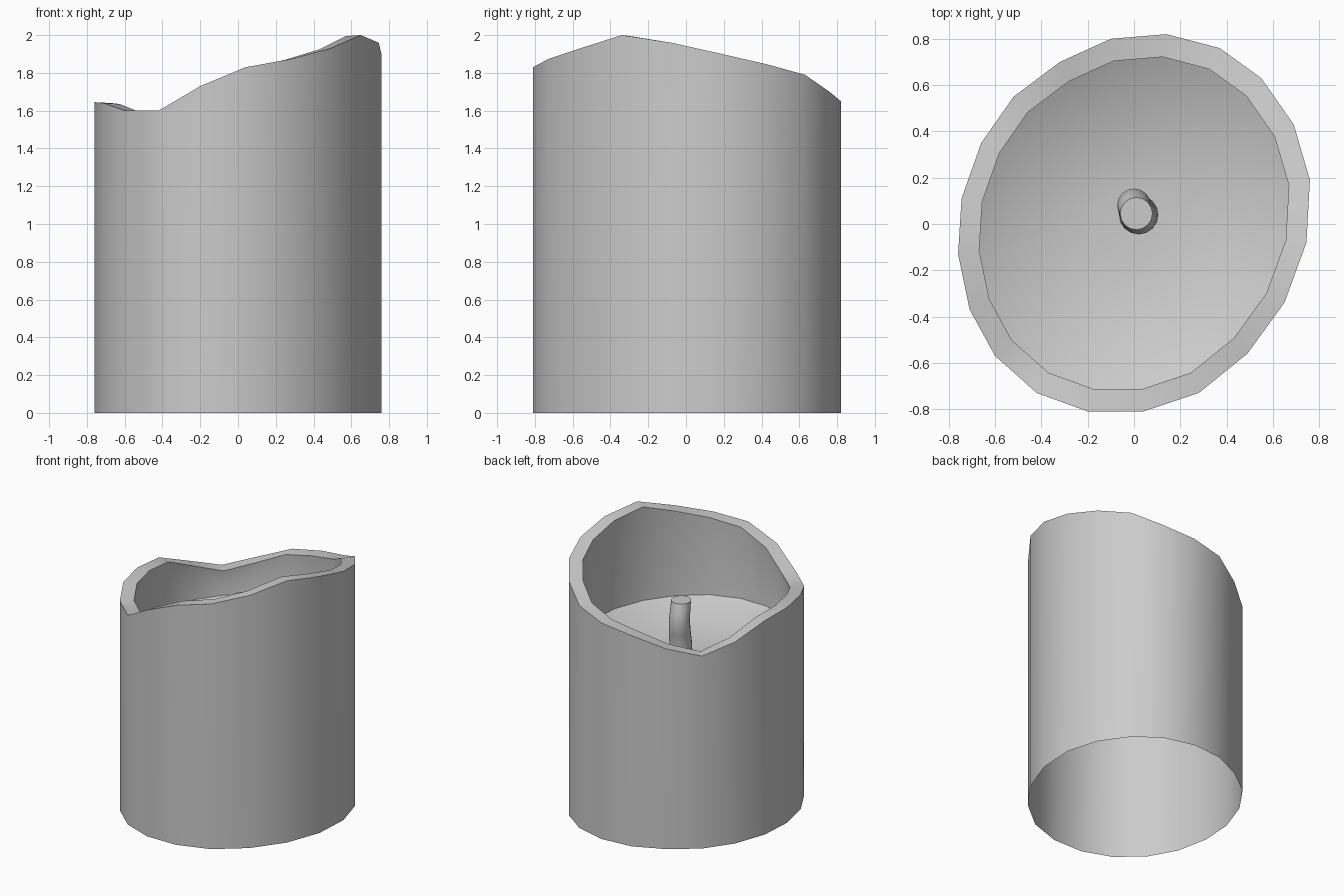
import bpy, bmesh, math

if "Cube" in bpy.data.objects:
    bpy.data.objects.remove(bpy.data.objects["Cube"])

# Outer rim outline, clockwise from the back: x, y, rim height
RIM = [(.14, .82, 1.65), (.37, .76, 1.70), (.55, .63, 1.79), (.69, .43, 1.845), (.76, .19, 1.90),
       (.745, -.08, 1.96), (.65, -.34, 2.0), (.49, -.56, 1.93), (.28, -.73, 1.873), (.04, -.81, 1.83),
       (-.20, -.81, 1.73), (-.42, -.73, 1.60), (-.60, -.57, 1.60), (-.71, -.37, 1.64), (-.76, -.13, 1.645),
       (-.745, .11, 1.635), (-.66, .35, 1.54), (-.52, .55, 1.47), (-.32, .70, 1.53), (-.10, .80, 1.61)]


def loft(name, rings, cap_last, angle):
    """Bridge rings of equal point count into a smooth-shaded surface."""
    bm = bmesh.new()
    loops = [[bm.verts.new(p) for p in ring] for ring in rings]
    n = len(loops[0])
    for a, b in zip(loops, loops[1:]):
        for i in range(n):
            j = (i + 1) % n
            bm.faces.new((a[i], a[j], b[j], b[i]))
    if cap_last:
        bm.faces.new(loops[-1])
    bmesh.ops.recalc_face_normals(bm, faces=bm.faces)
    mesh = bpy.data.meshes.new(name)
    bm.to_mesh(mesh)
    bm.free()
    ob = bpy.data.objects.new(name, mesh)
    bpy.context.collection.objects.link(ob)
    bpy.ops.object.select_all(action='DESELECT')
    bpy.context.view_layer.objects.active = ob
    ob.select_set(True)
    bpy.ops.object.shade_smooth_by_angle(angle=math.radians(angle))
    return ob


def ring(scale, height):
    return [(x * scale, y * scale, height(z)) for x, y, z in RIM]


# Candle body: open-bottomed outer wall, melted rim, hollow and dished wax floor
loft("candle_body", [
    ring(1.0, lambda z: 0.0),
    ring(1.0, lambda z: z),
    ring(.88, lambda z: z - .005),
    ring(.895, lambda z: .55 * z + .58),
    ring(.88, lambda z: 1.28),
    ring(.60, lambda z: 1.18),
    ring(.20, lambda z: 1.15),
], True, 40)

# Wick: slightly bent tapered cord, given as x, y, z, radius
WICK = [(.02, .04, 1.14, .085), (.02, .035, 1.22, .08), (.01, .06, 1.33, .076),
        (0.0, .08, 1.43, .073), (.005, .06, 1.51, .071), (.01, .045, 1.566, .07)]
SIDES = 16
loft("wick", [[(x + r * math.cos(math.tau * k / SIDES), y + r * math.sin(math.tau * k / SIDES), z)
               for k in range(SIDES)] for x, y, z, r in WICK], True, 40)
